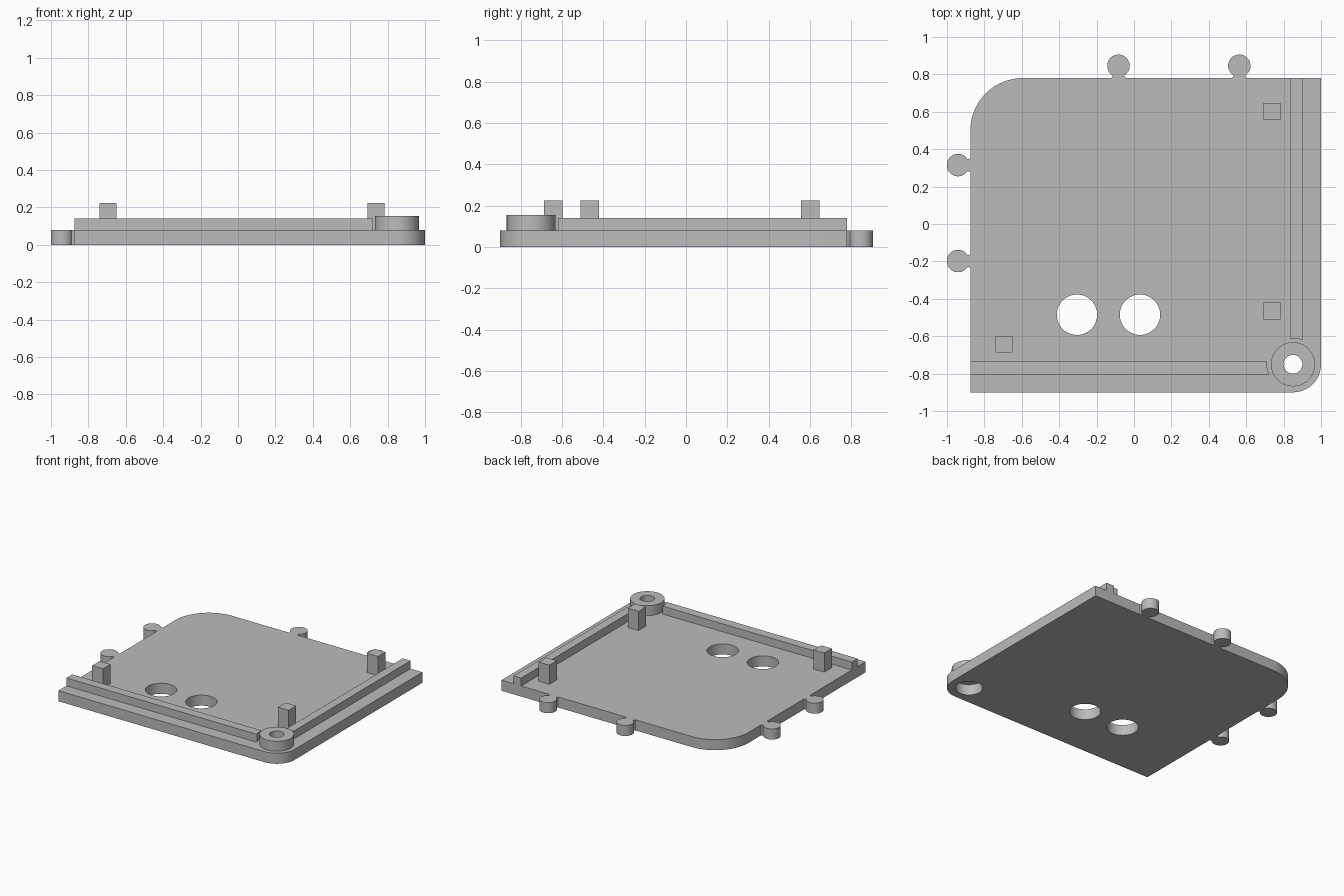
import bpy
import bmesh
from math import cos, sin, radians

if "Cube" in bpy.data.objects:
    bpy.data.objects.remove(bpy.data.objects["Cube"], do_unlink=True)

grey = bpy.data.materials.new("light grey plastic")
grey.use_nodes = True
grey.diffuse_color = (0.5, 0.5, 0.5, 1)
grey.node_tree.nodes["Principled BSDF"].inputs["Base Color"].default_value = (0.5, 0.5, 0.5, 1)

PLATE_TOP = 0.08
LEFT, RIGHT, FRONT, BACK = -0.875, 1.0, -0.9, 0.78
BOSS = (0.85, -0.75)


def arc(cx, cy, r, start, end, steps):
    angles = [radians(start + (end - start) * i / steps) for i in range(steps + 1)]
    return [(cx + r * cos(a), cy + r * sin(a)) for a in angles]


def circle(centre, r, steps=64):
    return arc(*centre, r, 0, 360, steps)[:-1]


def rect(x0, x1, y0, y1):
    return [(x0, y0), (x1, y0), (x1, y1), (x0, y1)]


def prism(name, outline, z0, z1):
    """Extrude a flat outline between two heights."""
    bm = bmesh.new()
    face = bm.faces.new([bm.verts.new((x, y, z0)) for x, y in outline])
    top = bmesh.ops.extrude_face_region(bm, geom=[face])["geom"]
    verts = [v for v in top if isinstance(v, bmesh.types.BMVert)]
    bmesh.ops.translate(bm, verts=verts, vec=(0, 0, z1 - z0))
    bmesh.ops.recalc_face_normals(bm, faces=bm.faces)
    mesh = bpy.data.meshes.new(name)
    bm.to_mesh(mesh)
    bm.free()
    mesh.materials.append(grey)
    obj = bpy.data.objects.new(name, mesh)
    bpy.context.collection.objects.link(obj)
    return obj


def select(obj):
    bpy.ops.object.select_all(action="DESELECT")
    obj.select_set(True)
    bpy.context.view_layer.objects.active = obj


def drill(obj, centre, r):
    """Cut a vertical round hole right through an object."""
    cutter = prism("hole_cutter", circle(centre, r), -0.1, 0.4)
    cutter.hide_render = True
    mod = obj.modifiers.new("hole", "BOOLEAN")
    mod.operation = "DIFFERENCE"
    mod.solver = "EXACT"
    mod.object = cutter
    select(obj)
    bpy.ops.object.modifier_apply(modifier=mod.name)
    bpy.data.objects.remove(cutter, do_unlink=True)


def smooth(obj):
    select(obj)
    bpy.ops.object.shade_smooth_by_angle(angle=radians(30))


# Base plate with two rounded corners, two large holes and a bore under the boss
corner, big = 0.15, 0.28
outline = [(LEFT, FRONT)]
outline += arc(RIGHT - corner, FRONT + corner, corner, -90, 0, 16)
outline += [(RIGHT, BACK)]
outline += arc(LEFT + big, BACK - big, big, 90, 180, 20)
plate = prism("base_plate", outline, 0, PLATE_TOP)
for x in (-0.305, 0.032):
    drill(plate, (x, -0.485), 0.108)
drill(plate, BOSS, 0.093)
smooth(plate)

# Hollow corner boss
boss = prism("corner_boss", circle(BOSS, 0.118), PLATE_TOP, 0.155)
drill(boss, BOSS, 0.05)
smooth(boss)

# Rails, scooped out around the boss
front_rail = prism("front_rail", rect(LEFT, 0.74, -0.805, -0.735), PLATE_TOP, 0.14)
right_rail = prism("right_rail", rect(0.835, 0.9, -0.64, BACK), PLATE_TOP, 0.14)
for rail in (front_rail, right_rail):
    drill(rail, BOSS, 0.139)
    smooth(rail)

# Square locating posts
for name, x, y in (("back_post", 0.737, 0.602), ("right_post", 0.737, -0.465),
                   ("left_post", -0.695, -0.643)):
    prism(name, rect(x - 0.045, x + 0.045, y - 0.045, y + 0.045), PLATE_TOP, 0.225)

# Interlocking round tabs with pinched necks
tab = [(-0.038, 0), (0.038, 0)] + arc(0, 0.066, 0.06, -60, 240, 40)
for x in (-0.083, 0.563):
    smooth(prism("back_tab", [(x + u, BACK + v) for u, v in tab], 0, PLATE_TOP))
for y in (0.315, -0.198):
    smooth(prism("left_tab", [(LEFT - v, y + u) for u, v in tab], 0, PLATE_TOP))
